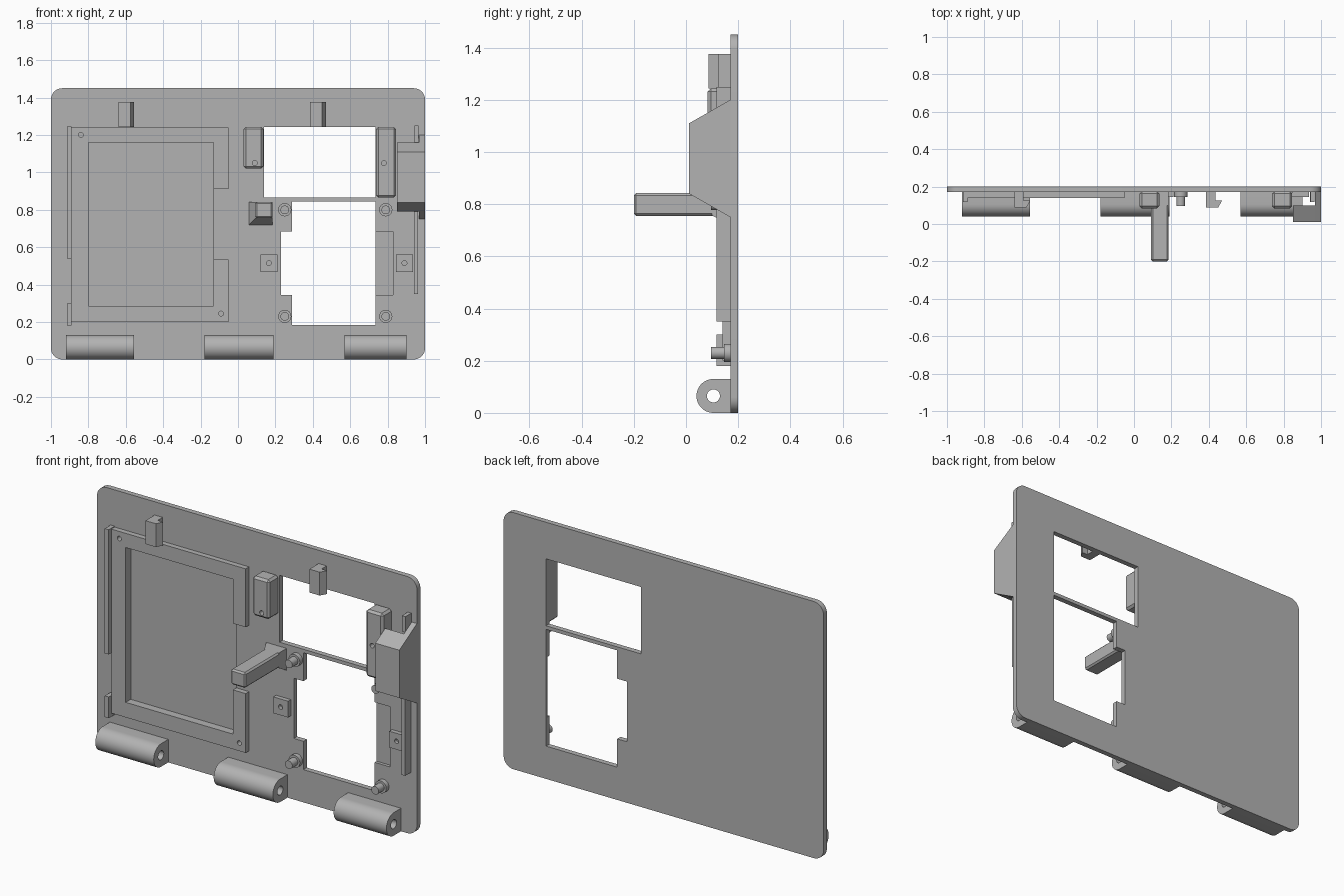
import bpy, bmesh, math
from mathutils import Vector

cube = bpy.data.objects.get("Cube")
if cube:
    bpy.data.objects.remove(cube, do_unlink=True)

grey = bpy.data.materials.new("plain_grey")
grey.use_nodes = True
colour = (0.45, 0.45, 0.45, 1)
grey.diffuse_color = colour
grey.node_tree.nodes["Principled BSDF"].inputs["Base Color"].default_value = colour

FACE = 0.17   # front surface of the panel
BACK = 0.2


def prism(name, pts, axis, a, b):
    """Extrude a 2D profile from a to b; remaining axes keep x, y, z order."""
    bm = bmesh.new()

    def place(p, t):
        v = list(p)
        v.insert("xyz".index(axis), t)
        return bm.verts.new(v)

    lo = [place(p, a) for p in pts]
    hi = [place(p, b) for p in pts]
    bm.faces.new(lo)
    bm.faces.new(hi)
    for i in range(len(pts)):
        j = (i + 1) % len(pts)
        bm.faces.new((lo[i], lo[j], hi[j], hi[i]))
    bmesh.ops.recalc_face_normals(bm, faces=bm.faces)
    me = bpy.data.meshes.new(name)
    bm.to_mesh(me)
    bm.free()
    ob = bpy.data.objects.new(name, me)
    bpy.context.collection.objects.link(ob)
    me.materials.append(grey)
    return ob


def rect(x0, x1, z0, z1):
    return [(x0, z0), (x1, z0), (x1, z1), (x0, z1)]


def box(name, x0, x1, z0, z1, y0, y1=FACE + 0.005):
    return prism(name, rect(x0, x1, z0, z1), "y", y0, y1)


def arc(cx, cz, r, start=0, end=360, n=32):
    full = end - start == 360
    steps = n if full else n + 1
    angles = [math.radians(start + (end - start) * i / n) for i in range(steps)]
    return [(cx + r * math.cos(t), cz + r * math.sin(t)) for t in angles]


def apply(ob, mod):
    bpy.context.view_layer.objects.active = ob
    bpy.ops.object.modifier_apply(modifier=mod.name)


def cut(ob, cutter):
    cutter.hide_render = True
    mod = ob.modifiers.new("cut", "BOOLEAN")
    mod.operation, mod.solver, mod.object = "DIFFERENCE", "EXACT", cutter
    apply(ob, mod)
    bpy.data.objects.remove(cutter, do_unlink=True)


def pin_hole(ob, x, z, y0, depth=0.03):
    cut(ob, prism("cutter", arc(x, z, 0.013, n=16), "y", y0 - 0.02, y0 + depth))


def bevel(ob, width):
    mod = ob.modifiers.new("bevel", "BEVEL")
    mod.width, mod.segments = width, 1
    apply(ob, mod)


def smooth(ob):
    bpy.ops.object.select_all(action="DESELECT")
    ob.select_set(True)
    bpy.context.view_layer.objects.active = ob
    bpy.ops.object.shade_smooth_by_angle(angle=math.radians(30))


# Rounded panel with two windows and shallow pockets
r = 0.06
outline = (arc(1 - r, 1.45 - r, r, 0, 90, 8) + arc(r - 1, 1.45 - r, r, 90, 180, 8)
           + arc(r - 1, r, r, 180, 270, 8) + arc(1 - r, r, r, 270, 360.01, 8))
panel = prism("back_panel", outline, "y", FACE, BACK)
window = [(0.29, 0.185), (0.735, 0.185), (0.735, 0.845), (0.29, 0.845),
          (0.29, 0.685), (0.23, 0.685), (0.23, 0.345), (0.29, 0.345)]
cut(panel, prism("cutter", window, "y", 0, 0.4))
cut(panel, box("cutter", 0.14, 0.735, 0.865, 1.243, 0, 0.4))
cut(panel, box("cutter", 0.7, 0.83, 0.345, 0.685, 0.1, FACE + 0.018))
cut(panel, box("cutter", -0.8, -0.13, 0.285, 1.16, 0.1, FACE + 0.015))
smooth(panel)

# Raised screen frame, open on one side
frame = box("screen_frame", -0.89, -0.05, 0.2, 1.24, 0.14, FACE + 0.004)
cut(frame, box("cutter", -0.8, -0.13, 0.285, 1.16, 0, 0.3))
cut(frame, box("cutter", -0.2, 0, 0.535, 0.91, 0, 0.3))
pin_hole(frame, -0.84, 1.2, 0.14)
pin_hole(frame, -0.09, 0.245, 0.14)

# Hinge barrels along the bottom edge
for side, x0, x1 in (("right", -0.92, -0.555), ("middle", -0.18, 0.19), ("left", 0.57, 0.9)):
    profile = arc(0.105, 0.065, 0.065, 90, 270, 20) + [(0.175, 0), (0.175, 0.13)]
    hinge = prism("hinge_" + side, profile, "x", x0, x1)
    cut(hinge, prism("cutter", arc(0.105, 0.065, 0.025), "x", x0 - 0.1, x1 + 0.1))
    smooth(hinge)

# Snap hooks near the top
for side, x in (("right", -0.64), ("left", 0.385)):
    hook = [(0, 0.175), (0, 0.087), (0.065, 0.087), (0.085, 0.125), (0.05, 0.125), (0.05, 0.175)]
    prism("snap_hook_" + side, [(x + u, y) for u, y in hook], "z", 1.243, 1.375)

# Thin edge clips on both sides
for name, x0, x1, z0, z1 in (("clip_right_long", -0.915, -0.89, 0.54, 1.245),
                             ("clip_right_short", -0.915, -0.89, 0.18, 0.3),
                             ("clip_left_long", 0.94, 0.963, 0.35, 0.79),
                             ("clip_left_short", 0.943, 0.965, 1.16, 1.25)):
    box(name, x0, x1, z0, z1, 0.117)

# Chamfered screw blocks beside the upper window
for name, x0, x1, z0, hx in (("screw_block_right", 0.03, 0.135, 1.02, 0.09),
                             ("screw_block_left", 0.738, 0.845, 0.865, 0.78)):
    block = box(name, x0, x1, z0, 1.243, 0.083)
    bevel(block, 0.012)
    pin_hole(block, hx, 1.05, 0.083)

# Side housing: full-depth outer wall and a shallower hood
wall = [(0.175, 1.2), (0.17, 1.2), (0.012, 1.11), (0.012, 0.84), (0.17, 0.75), (0.175, 0.75)]
prism("housing_wall", wall, "x", 0.967, 1.0)
hood = [(0.1, 1.16), (0.012, 1.11), (0.012, 0.84), (0.1, 0.79)]
prism("housing_hood", hood, "x", 0.85, 0.98)

# Projecting arm with a flared foot
arm = box("arm", 0.092, 0.185, 0.755, 0.842, -0.2)
bevel(arm, 0.009)
foot = box("arm_foot", 0.055, 0.185, 0.715, 0.842, 0.1)
for v in foot.data.vertices:
    if v.co.y < 0.15:
        v.co = Vector((max(v.co.x, 0.095), v.co.y, max(v.co.z, 0.757)))

# Stepped standoffs around the lower window
for i, (x, z) in enumerate([(x, z) for x in (0.25, 0.79) for z in (0.23, 0.8)]):
    smooth(prism(f"standoff_base_{i}", arc(x, z, 0.035), "y", 0.145, FACE + 0.004))
    smooth(prism(f"standoff_pin_{i}", arc(x, z, 0.023), "y", 0.095, 0.15))

# Small square pads with pin holes
for side, x in (("right", 0.165), ("left", 0.89)):
    pad = box("pad_" + side, x - 0.046, x + 0.046, 0.468, 0.56, 0.145)
    pin_hole(pad, x, 0.515, 0.145, 0.02)
